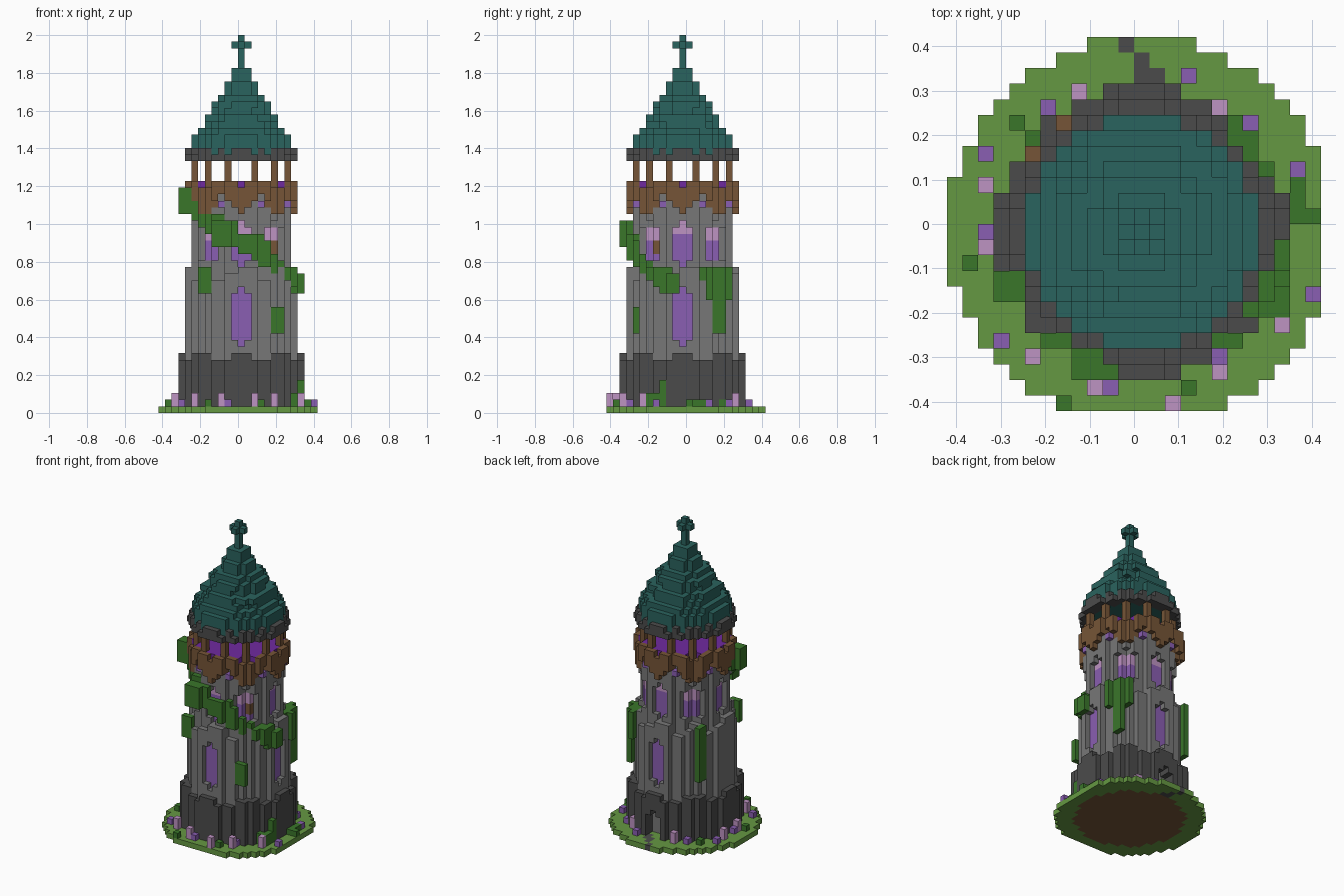
import bpy
import math
import random

random.seed(4)
V = 2 / 57            # block size
cells = {}            # (i, j, k) -> (part, colour)

PALETTE = {
    "grass_green": (101, 152, 66), "ivy_green": (58, 118, 42),
    "dark_stone": (75, 75, 75), "grey_stone": (119, 119, 119),
    "brown_wood": (118, 85, 55), "teal_tile": (42, 99, 94),
    "violet": (138, 94, 178), "pink": (190, 147, 194),
    "glow_purple": (112, 42, 160),
}


def linear(c):
    c /= 255
    return c / 12.92 if c < 0.04 else ((c + 0.055) / 1.055) ** 2.4


def make_material(name, rgb):
    mat = bpy.data.materials.new(name)
    mat.use_nodes = True
    colour = tuple(linear(c) for c in rgb) + (1,)
    mat.diffuse_color = colour
    bsdf = next(n for n in mat.node_tree.nodes if n.type == 'BSDF_PRINCIPLED')
    bsdf.inputs["Base Color"].default_value = colour
    bsdf.inputs["Roughness"].default_value = 0.9
    return mat


def bay_offset(i, j):
    """Degrees to the nearest eighth of a turn."""
    a = math.degrees(math.atan2(j, i)) % 45
    return min(a, 45 - a)


def disc(part, colour, radius, levels, inner=-1):
    for k in levels:
        for i in range(-13, 14):
            for j in range(-13, 14):
                if inner < math.hypot(i, j) <= radius:
                    cells[i, j, k] = (part, colour)


def across(i, j, az):
    """Distance along and sideways from a direction."""
    c, s = math.cos(math.radians(az)), math.sin(math.radians(az))
    return i * c + j * s, -i * s + j * c


def grow_ivy(az, low, high, width, reach):
    """Fill the free blocks outside the wall, out to a radius."""
    for k in range(low, high + 1):
        for i in range(-12, 13):
            for j in range(-12, 13):
                along, side = across(i, j, az)
                if along > 0 and abs(side) <= width and 7.3 < math.hypot(i, j) <= reach:
                    cells.setdefault((i, j, k), ("ivy", "ivy_green"))


# Ground disc, trimmed on two sides
disc("ground", "grass_green", 12.4, [0])
for c in [c for c in cells if c[0] > 11 or c[1] < -11]:
    del cells[c]
for i, j in ((-1, 12), (0, 11), (0, 10), (1, 10), (1, 9)):
    cells[i, j, 0] = ("ground", "dark_stone")

# Stone base with an uneven top, and the outer wall layer
disc("wall", "grey_stone", 7.45, range(1, 34))
disc("base", "dark_stone", 9.3, range(1, 8), 7.45)
for i in range(-9, 10):
    for j in range(-9, 10):
        r, off = math.hypot(i, j), bay_offset(i, j)
        if 8.45 < r <= 9.3 and off < 10:
            cells[i, j, 8] = ("base", "dark_stone")
        if 7.45 < r <= 8.45:
            top = 21 - (int(math.degrees(math.atan2(j, i)) // 15) * 5 % 3)
            for k in range(8, top + 1):
                dark = k == 8 and off < 14
                cells[i, j, k] = ("wall", "dark_stone" if dark else "grey_stone")

# Doorway at the back
for i in (-1, 0, 1):
    for j in (8, 9):
        for k in range(1, 6):
            if k < 5 or i == 0:
                cells.pop((i, j, k), None)

# Tall lower windows, set into the wall
for az in (-90, 0, 90):
    for c in list(cells):
        along, side = across(c[0], c[1], az)
        low, high = (10, 18) if abs(side) < 0.5 else (11, 17)
        if along > 6 and abs(side) < 1.5 and low <= c[2] <= high:
            if along > 7.5:
                del cells[c]
            else:
                cells[c] = ("lower_windows", "violet")

# Ring of recessed upper windows with pink blossom on top
for n in range(8):
    for c in list(cells):
        along, side = across(c[0], c[1], n * 45)
        low, high = (22, 28) if abs(side) < 0.5 else (23, 27)
        if along > 5.5 and abs(side) < 1.5 and low <= c[2] <= high:
            if along > 6.6:
                del cells[c]
            else:
                blossom = c[2] >= (26 if n % 2 else 27)
                cells[c] = ("upper_windows", "pink" if blossom else "violet")
for k in (24, 25):
    cells[5, -4, k] = ("window_bracket", "brown_wood")

# Gallery with pointed brackets, glowing floor and posts
disc("gallery_floor", "glow_purple", 7.45, [34])
for i in range(-8, 9):
    for j in range(-8, 9):
        r, off = math.hypot(i, j), bay_offset(i, j)
        if 6.5 < r <= 8.45:
            for k in range(30 + min(3, int(off / 6)), 35):
                if k < 34 or (r > 7.45 and off > 7):
                    cells[i, j, k] = ("gallery", "brown_wood")
            if off > 19 and r > 7:
                cells[i, j, 31] = ("lanterns", "violet")
for i, j in ((-5, 7), (-7, 5)):
    for k in range(31, 35):
        cells[i, j, k] = ("gallery", "brown_wood")
for sx in (-1, 1):
    for sy in (-1, 1):
        for i, j in ((2, 7), (5, 5), (7, 2)):
            for k in range(34, 38):
                cells[sx * i, sy * j, k] = ("gallery_posts", "brown_wood")

# Wavy eaves and stepped spire
disc("roof", "teal_tile", 7.45, [38, 39])
disc("eaves", "dark_stone", 8.45, [38], 6.5)
for i in range(-8, 9):
    for j in range(-8, 9):
        if 7 < math.hypot(i, j) <= 8.45 and not 9 < bay_offset(i, j) < 18:
            cells[i, j, 39] = ("eaves", "dark_stone")
for k, half in enumerate((7, 7, 6, 5, 5, 4, 4, 3, 2, 2, 1, 1), 40):
    disc("roof", "teal_tile", half + 0.42, [k])
    # Loose tiles around each course
    for i in range(-half, half + 1):
        for j in range(-half, half + 1):
            if 2 < half < 7 and half + 0.42 < math.hypot(i, j) < half + 1 and random.random() < 0.55:
                cells[i, j, k] = ("roof", "teal_tile")
disc("finial", "teal_tile", 0.5, range(52, 57))
disc("finial", "teal_tile", 1.1, [55])

# Ivy spiralling down the wall, then clumps and hanging strands
for az in range(-150, -14, 4):
    k = round(30.5 - (az + 150) * 0.08)
    grow_ivy(az, k - 1, k + random.choice((0, 0, 1)), 0.9, 9.3 if k < 22 else 8.45)
for az, low, high, width, reach in (
        (-159, 30, 33, 1.3, 9.9), (-110, 25, 28, 1.2, 9.9), (-130, 27, 29, 0.9, 8.45),
        (-128, 18, 21, 1, 9.3), (-55, 12, 15, 1.1, 9.3), (-70, 24, 26, 1, 8.45),
        (-20, 18, 21, 1, 9.4), (-10, 18, 20, 1, 9.3), (30, 17, 21, 1.3, 9.3),
        (38, 12, 16, 1, 9.3), (44, 17, 21, 1.1, 9.3), (143, 12, 21, 1, 9.3),
        (-28, 1, 2, 0.8, 10.3), (-18, 1, 4, 0.7, 10.3)):
    grow_ivy(az, low, high, width, reach)

# Flowers and tufts on the grass
VIOLET = ((-6, 8), (-10, 5), (-10, 0), (-9, -7), (7, 7), (10, 4), (11, -4), (5, -8), (-2, -10), (3, 10))
PINK = ((-4, 9), (-10, -1), (-10, 3), (-7, -8), (-3, -10), (2, -11), (9, -6), (5, -9), (5, 8))
TUFTS = ((3, -10), (-5, -11), (-11, -2), (-8, 7), (10, 1), (11, 1), (10, 2), (10, 3), (7, 6))
for part, colour, spots, height in (("violet_flowers", "violet", VIOLET, 1),
                                    ("pink_flowers", "pink", PINK, 2),
                                    ("grass_tufts", "ivy_green", TUFTS, 1)):
    for i, j in spots:
        for k in range(1, height + 1):
            cells[i, j, k] = (part, colour)


# Turn blocks into meshes, keeping exposed faces only
def build(part, materials):
    verts, faces, slots, used = {}, [], [], []
    for (i, j, k), (owner, colour) in cells.items():
        if owner != part:
            continue
        for axis in range(3):
            for sign in (-1, 1):
                step = [0, 0, 0]
                step[axis] = sign
                if (i + step[0], j + step[1], k + step[2]) in cells:
                    continue
                u, w = (axis + 1) % 3, (axis + 2) % 3
                face = []
                for a, b in ((0, 0), (1, 0), (1, 1), (0, 1))[::sign]:
                    p = [i, j - 1, k]
                    p[axis] += sign > 0
                    p[u] += a
                    p[w] += b
                    face.append(verts.setdefault(tuple(p), len(verts)))
                # Bare earth under the middle of the ground
                under = part == "ground" and axis == 2 and sign < 0 and math.hypot(i, j) < 9.3
                name = "brown_wood" if under else colour
                if name not in used:
                    used.append(name)
                faces.append(face)
                slots.append(used.index(name))
    mesh = bpy.data.meshes.new(part)
    mesh.from_pydata([[c * V for c in p] for p in verts], [], faces)
    for name in used:
        mesh.materials.append(materials[name])
    for poly, slot in zip(mesh.polygons, slots):
        poly.material_index = slot
    bpy.context.collection.objects.link(bpy.data.objects.new(part, mesh))


if "Cube" in bpy.data.objects:
    bpy.data.objects.remove(bpy.data.objects["Cube"], do_unlink=True)
mats = {name: make_material(name, rgb) for name, rgb in PALETTE.items()}
for part in sorted({owner for owner, _ in cells.values()}):
    build(part, mats)
